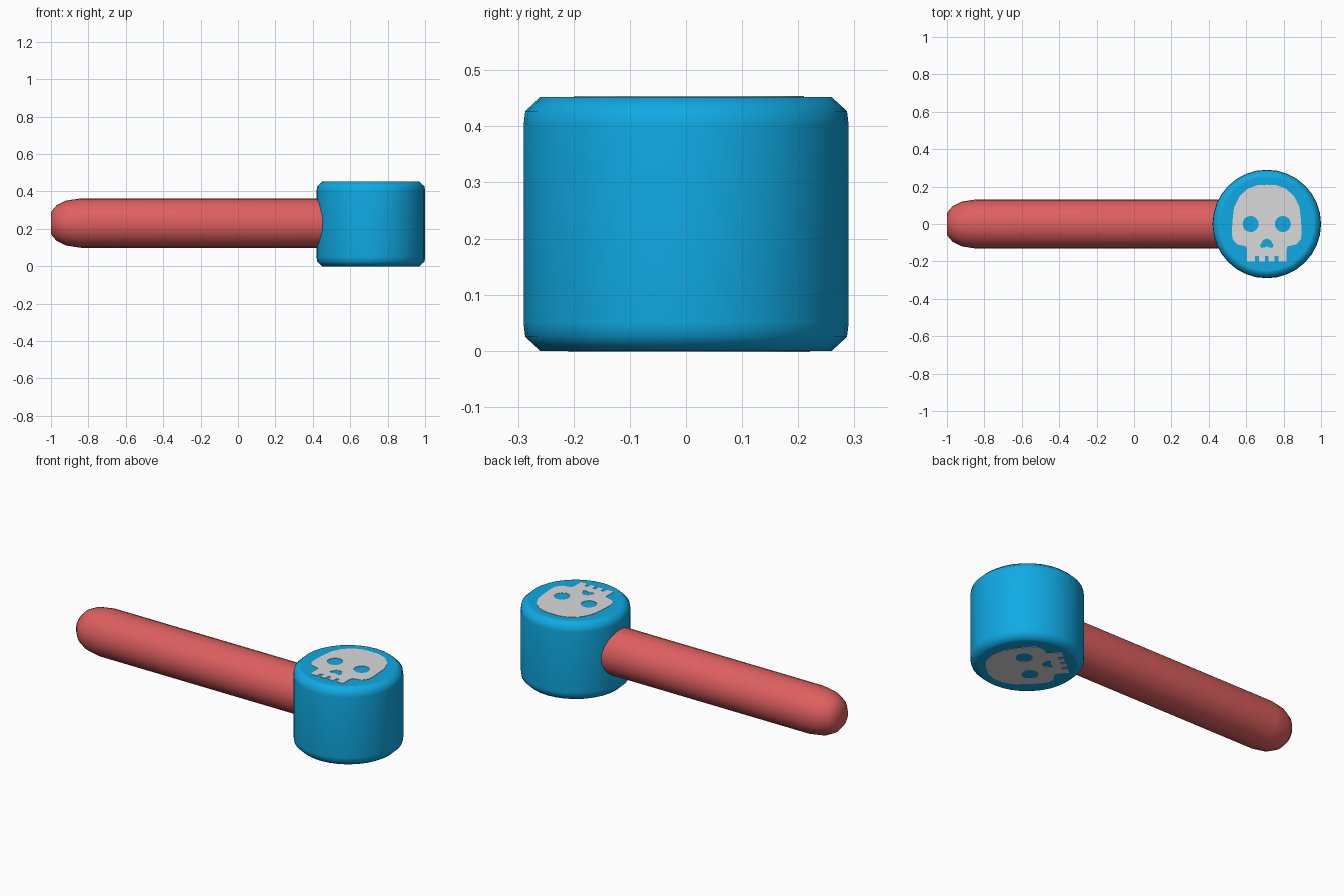
import bpy
import bmesh
from math import radians, sin, cos, pi
from mathutils import Matrix, Vector

default_cube = bpy.data.objects.get("Cube")
if default_cube:
    bpy.data.objects.remove(default_cube, do_unlink=True)

HEAD_X = 0.71
HEAD_HEIGHT = 0.452


def make_material(name, red, green, blue):
    material = bpy.data.materials.new(name)
    material.use_nodes = True
    colour = (red, green, blue, 1)
    material.diffuse_color = colour
    shader = material.node_tree.nodes["Principled BSDF"]
    shader.inputs["Base Color"].default_value = colour
    return material


def lathe(name, profile, sides, material, matrix):
    """Spin a (radius, height) profile about z and place the result."""
    bm = bmesh.new()
    verts = [bm.verts.new((radius, 0, height)) for radius, height in profile]
    edges = [bm.edges.new(pair) for pair in zip(verts, verts[1:])]
    bmesh.ops.spin(bm, geom=verts + edges, cent=(0, 0, 0), axis=(0, 0, 1),
                   angle=2 * pi, steps=sides, use_duplicate=False)
    bmesh.ops.remove_doubles(bm, verts=bm.verts, dist=0.0001)
    bmesh.ops.recalc_face_normals(bm, faces=bm.faces)
    bm.transform(matrix)
    mesh = bpy.data.meshes.new(name)
    bm.to_mesh(mesh)
    bm.free()
    mesh.materials.append(material)
    obj = bpy.data.objects.new(name, mesh)
    bpy.context.collection.objects.link(obj)
    select_only(obj)
    bpy.ops.object.shade_smooth_by_angle(angle=radians(60))
    return obj


def select_only(obj):
    bpy.ops.object.select_all(action="DESELECT")
    obj.select_set(True)
    bpy.context.view_layer.objects.active = obj


def mirrored(half):
    """Close a half outline by reflecting it across x = 0."""
    return half + [(-x, y) for x, y in reversed(half) if x > 0]


def circle(x, y, radius, sides=20):
    turns = [2 * pi * i / sides for i in range(sides)]
    return [(x + radius * cos(t), y + radius * sin(t)) for t in turns]


def plate(name, outlines, material, location, turn):
    """Thin filled plate; inner outlines become holes."""
    curve = bpy.data.curves.new(name, "CURVE")
    curve.dimensions = "2D"
    curve.fill_mode = "BOTH"
    curve.extrude = 0.002
    for outline in outlines:
        spline = curve.splines.new("POLY")
        spline.points.add(len(outline) - 1)
        for point, (x, y) in zip(spline.points, outline):
            point.co = (x, y, 0, 1)
        spline.use_cyclic_u = True
    curve.materials.append(material)
    obj = bpy.data.objects.new(name, curve)
    bpy.context.collection.objects.link(obj)
    obj.location = location
    obj.rotation_euler.z = turn
    select_only(obj)
    bpy.ops.object.convert(target="MESH")


blue = make_material("bright_blue", 0.005, 0.4, 0.77)
red = make_material("soft_red", 0.73, 0.115, 0.115)
pale = make_material("pale_grey", 0.7, 0.7, 0.7)

# Round head with softened rims, the same at both ends
rim = [(0, 0), (0.25, 0), (0.26, 0), (0.287, 0.025), (0.29, 0.05)]
head_profile = rim + [(r, HEAD_HEIGHT - z) for r, z in reversed(rim)]
lathe("hammer_head", head_profile, 32, blue,
      Matrix.Translation((HEAD_X, 0, 0)))

# Handle with a rounded free end, running into the head
handle_profile = [(0, 0), (0.06, 0), (0.095, 0.03), (0.12, 0.08),
                  (0.132, 0.16), (0.132, 1.7), (0, 1.7)]
lathe("handle", handle_profile, 24, red,
      Matrix.Translation((-1, 0, 0.231)) @ Matrix.Rotation(pi / 2, 4, "Y"))

# Skull outline: cranium, cheek, jaw, then teeth with gaps
skull = mirrored([
    (0, 0.21), (0.05, 0.208), (0.1, 0.19), (0.145, 0.15), (0.175, 0.09),
    (0.182, 0.03), (0.187, -0.04), (0.183, -0.08), (0.16, -0.108),
    (0.11, -0.12), (0.105, -0.14), (0.105, -0.2), (0.062, -0.2),
    (0.062, -0.17), (0.042, -0.17), (0.042, -0.2), (0.01, -0.2),
    (0.01, -0.17)])
nose = mirrored([(0, -0.078), (0.02, -0.085), (0.036, -0.115),
                 (0.03, -0.128), (0.012, -0.125), (0, -0.12)])
eyes = [circle(side * 0.086, 0, 0.043) for side in (-1, 1)]
shapes = [skull, nose] + eyes

# One skull on each flat end of the head
plate("top_skull", shapes, pale, Vector((HEAD_X, 0, HEAD_HEIGHT)), 0)
plate("bottom_skull", shapes, pale, Vector((HEAD_X, 0, 0)), radians(220))
